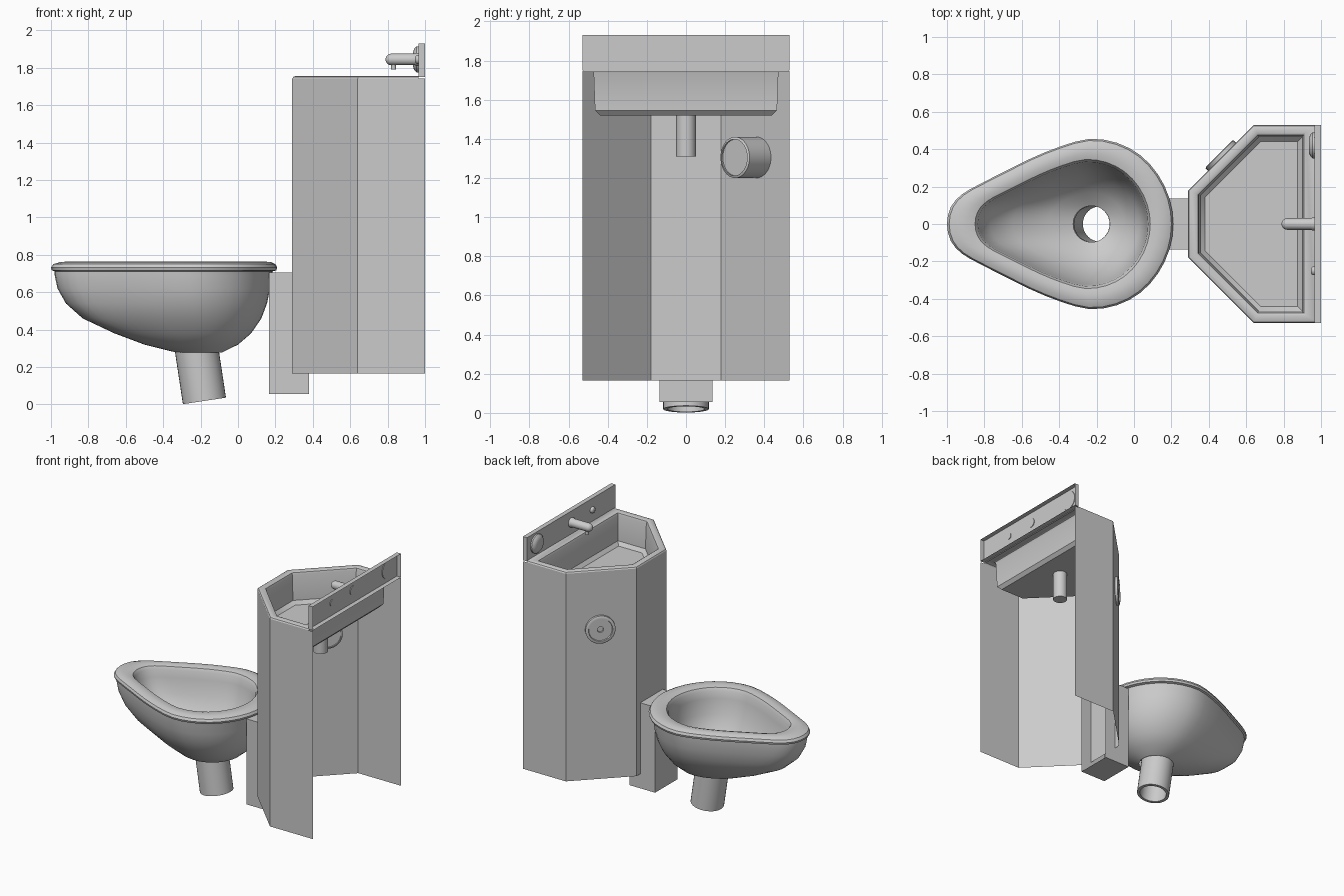
import bpy, bmesh
from math import sin, cos, pi
from mathutils import Vector

if "Cube" in bpy.data.objects:
    bpy.data.objects.remove(bpy.data.objects["Cube"])


def finish(name, bm, angle=35):
    bmesh.ops.remove_doubles(bm, verts=bm.verts, dist=1e-5)
    bmesh.ops.recalc_face_normals(bm, faces=bm.faces)
    me = bpy.data.meshes.new(name)
    bm.to_mesh(me)
    bm.free()
    ob = bpy.data.objects.new(name, me)
    bpy.context.collection.objects.link(ob)
    bpy.ops.object.select_all(action='DESELECT')
    ob.select_set(True)
    bpy.context.view_layer.objects.active = ob
    bpy.ops.object.shade_smooth_by_angle(angle=angle * pi / 180)
    return ob


def loft(name, rings, closed=True, cap_end=False, angle=35):
    """Skin a list of point rings of equal length."""
    bm = bmesh.new()
    vs = [[bm.verts.new(p) for p in r] for r in rings]
    n = len(rings[0])
    for a, b in zip(vs, vs[1:]):
        for i in range(n if closed else n - 1):
            j = (i + 1) % n
            bm.faces.new((a[i], a[j], b[j], b[i]))
    if cap_end:
        bm.faces.new(vs[-1])
    return finish(name, bm, angle)


def lathe(name, profile, origin, axis, seg=32):
    """Turn (radius, distance) points around an axis."""
    q = Vector(axis).to_track_quat('Z', 'Y')
    o = Vector(origin)
    rings = [[o + q @ Vector((max(r, 1e-4) * cos(2 * pi * k / seg),
                              max(r, 1e-4) * sin(2 * pi * k / seg), t))
              for k in range(seg)] for r, t in profile]
    return loft(name, rings)


def open_box(name, lo, hi):
    """Sheet box with its rear (+x) side open."""
    bm = bmesh.new()
    bmesh.ops.create_cube(bm, size=1)
    for v in bm.verts:
        v.co = [lo[i] if v.co[i] < 0 else hi[i] for i in range(3)]
    bm.faces.ensure_lookup_table()
    rear = [f for f in bm.faces if all(abs(v.co.x - hi[0]) < 1e-5 for v in f.verts)]
    bmesh.ops.delete(bm, geom=rear, context='FACES_ONLY')
    return finish(name, bm)


# Egg outline of the bowl, half width against angle (15 degree steps)
EGG = [0, .2, .35, .47, .61, .77, .91, 1, .955, .81, .58, .30, 0]


def egg(k):
    i, f = int(k), k - int(k)
    p = [-EGG[1]] + EGG + [-EGG[-2]]
    if i >= 12:
        return 0
    a, b, c, d = p[i:i + 4]
    return .5 * (2 * b + (c - a) * f + (2 * a - 5 * b + 4 * c - d) * f ** 2
                 + (3 * b - a - 3 * c + d) * f ** 3)


def bowl_ring(x0, x1, w, z, roundness):
    pts = []
    for s in range(48):
        th = s * pi / 24
        k = s / 2 if s <= 24 else (48 - s) / 2
        v = egg(k) * (1 - roundness) + abs(sin(th)) * roundness
        pts.append((x0 + (x1 - x0) * (1 - cos(th)) / 2,
                    v * w * (1 if s <= 24 else -1), z))
    return pts


# Toilet bowl: inside, seat rim, outer shell (x min, x max, half width, z, roundness)
BOWL = [(-.325, -.13, .097, .33, 1), (-.46, -.05, .17, .375, .7),
        (-.65, .03, .245, .46, .35), (-.77, .06, .295, .57, .1),
        (-.825, .07, .325, .68, 0), (-.835, .075, .332, .735, 0),
        (-.85, .087, .345, .756, 0), (-.89, .125, .378, .765, 0),
        (-.95, .175, .42, .762, 0), (-.988, .2, .446, .75, 0),
        (-1, .21, .455, .732, 0), (-.995, .205, .45, .717, 0),
        (-.98, .185, .435, .712, 0), (-.98, .18, .432, .69, 0),
        (-.965, .172, .422, .62, 0), (-.92, .155, .398, .54, .05),
        (-.83, .125, .355, .46, .15), (-.66, .07, .29, .38, .35),
        (-.5, 0, .22, .32, .65), (-.33, -.085, .12, .278, 1)]
loft("toilet_bowl", [bowl_ring(*b) for b in BOWL])

# Tilted waste pipe
lathe("waste_pipe", [(.097, -.03), (.095, .284), (.1165, .284), (.1165, 0)],
      (-.222, 0, .30), (.15, 0, -.989))

# Bracket between bowl and cabinet
open_box("bowl_bracket", (.165, -.135, .055), (.38, .135, .705))


# Cabinet and basin from the same inset outline
def outline(inset, back, z):
    half = [(back, .53 - inset), (.64 + .414 * inset, .53 - inset),
            (.29 + inset, .18 - .414 * inset)]
    return [(x, y, z) for x, y in half] + [(x, -y, z) for x, y in half[::-1]]


loft("cabinet_wall", [outline(0, 1, .165), outline(0, 1, 1.742)], closed=False)
loft("basin", [outline(0, .965, 1.742), outline(.005, .965, 1.751), outline(.016, .965, 1.756),
               outline(.042, .918, 1.756), outline(.053, .908, 1.75), outline(.058, .902, 1.735),
               outline(.065, .898, 1.545), outline(.09, .875, 1.52)], cap_end=True)
lathe("basin_drain", [(0, 0), (.05, 0), (.05, .212), (0, .212)], (.695, 0, 1.31), (0, 0, 1))

# Backsplash with folded edges
open_box("backsplash", (.965, -.53, 1.75), (1, .53, 1.93))

# Buttons on the backsplash
for name, y, r, h in (("large_button", .42, .07, .03), ("small_button", -.25, .024, .018)):
    lathe(name, [(0, -.005), (r, -.005), (r, h * .35), (r * .8, h * .8), (r * .5, h), (0, h)],
          (.965, y, 1.845), (-1, 0, 0))

# Faucet spout and nozzle
dome = [(.031 * cos(a * pi / 12), .145 + .031 * sin(a * pi / 12)) for a in range(7)]
lathe("faucet_spout", [(0, -.005), (.035, -.005), (.035, .012), (.031, .018)] + dome,
      (.965, 0, 1.845), (-1, 0, 0), 24)
lathe("faucet_nozzle", [(0, 0), (.013, 0), (.013, .04), (0, .04)], (.832, 0, 1.79), (0, 0, 1), 16)

# Flush valve set through the angled panel
lathe("flush_valve", [(0, -.15), (.093, -.15), (.093, -.16), (.105, -.155), (.105, .018),
                      (.098, .022), (.085, .022), (.082, .014), (.022, .014),
                      (.02, .004), (0, .004)],
      (.47, .36, 1.305), (-.707, .707, 0), 40)
